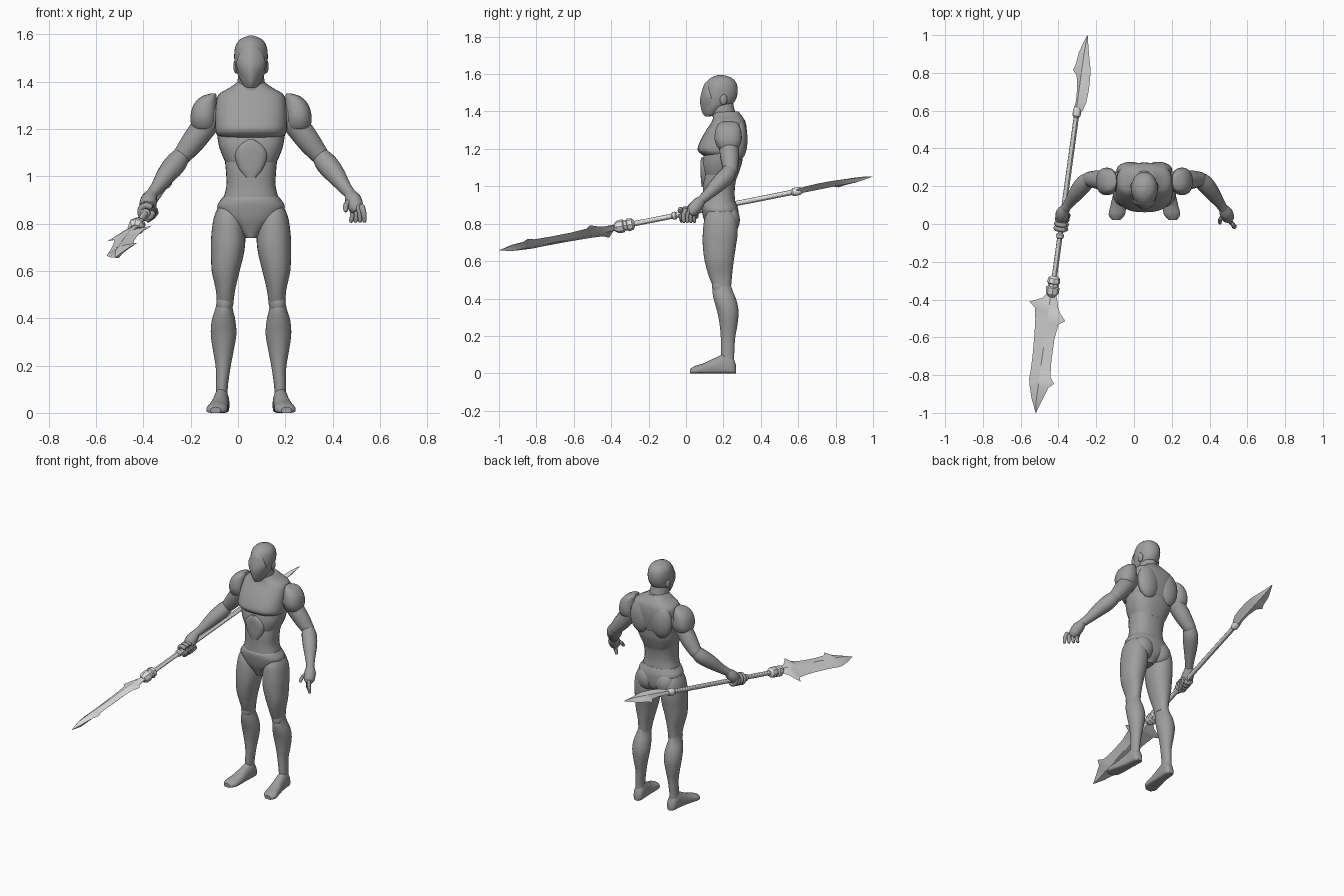
import bpy, bmesh, math
from mathutils import Vector, Matrix

default_cube = bpy.data.objects.get("Cube")
if default_cube:
    bpy.data.objects.remove(default_cube, do_unlink=True)

MID = 0.055  # x position of the body's symmetry plane


def make_material(name, value):
    mat = bpy.data.materials.new(name)
    mat.use_nodes = True
    colour = (value, value, value, 1)
    mat.diffuse_color = colour
    mat.node_tree.nodes["Principled BSDF"].inputs["Base Color"].default_value = colour
    return mat


body_grey = make_material("body grey", 0.34)
weapon_grey = make_material("weapon light grey", 0.75)


def finish(name, bm, material, angle):
    bmesh.ops.recalc_face_normals(bm, faces=bm.faces)
    mesh = bpy.data.meshes.new(name)
    bm.to_mesh(mesh)
    bm.free()
    mesh.materials.append(material)
    mesh.shade_smooth()
    mesh.set_sharp_from_angle(angle=math.radians(angle))
    obj = bpy.data.objects.new(name, mesh)
    bpy.context.collection.objects.link(obj)


def skin(name, rings, material=body_grey, angle=40):
    """Bridge a list of equal point rings and cap both ends."""
    bm = bmesh.new()
    loops = [[bm.verts.new(point) for point in ring] for ring in rings]
    count = len(loops[0])
    for low, high in zip(loops, loops[1:]):
        for i in range(count):
            j = (i + 1) % count
            bm.faces.new((low[i], low[j], high[j], high[i]))
    bm.faces.new(loops[0])
    bm.faces.new(loops[-1])
    finish(name, bm, material, angle)


def spline(rows, steps=4):
    """Smooth interpolation through rows of numbers."""
    rows = [Vector(row) for row in rows]
    padded = [rows[0]] + rows + [rows[-1]]
    result = []
    for a, b, c, d in zip(padded, padded[1:], padded[2:], padded[3:]):
        for k in range(steps):
            t = k / steps
            result.append(b + (c - a) * (t / 2)
                          + (a * 2 - b * 5 + c * 4 - d) * (t * t / 2)
                          + (b * 3 - a - c * 3 + d) * (t ** 3 / 2))
    return result + [rows[-1]]


def power(value, exponent):
    return math.copysign(abs(value) ** exponent, value)


def section(cx, cy, half_width, front, back, n, front_n, z, count=32):
    ring = []
    for i in range(count):
        a = math.tau * i / count
        c, s = math.cos(a), math.sin(a)
        e = 2 / (front_n if s < 0 else n)
        depth = front if s < 0 else back
        ring.append(Vector((cx + half_width * power(c, e), cy + depth * power(s, e), z)))
    return ring


def upright(name, rows, n=2.0, front_n=None, side=0):
    """Rows: z, half width, front y, back y, and offset from the middle for sided parts."""
    rings = []
    for row in spline(rows):
        z, half, front, back = row[:4]
        offset = row[4] if side else 0
        mid, depth = (front + back) / 2, (back - front) / 2
        rings.append(section(MID + side * offset, mid, max(half, .002), depth, depth,
                             n, front_n or n, z))
    skin(name, rings)


def tube(name, rows, count=16):
    """Rows: x, y, z, radius; the ends are rounded."""
    path = spline(rows)
    spots = [Vector(p[:3]) for p in path]
    radii = [p[3] for p in path]
    first, last = (spots[0] - spots[1]).normalized(), (spots[-1] - spots[-2]).normalized()
    spots = [spots[0] + first * radii[0] * .6] + spots + [spots[-1] + last * radii[-1] * .6]
    radii = [radii[0] * .55] + radii + [radii[-1] * .55]
    rings = []
    for i, (spot, radius) in enumerate(zip(spots, radii)):
        ahead, behind = spots[min(i + 1, len(spots) - 1)], spots[max(i - 1, 0)]
        tangent = (ahead - behind).normalized()
        u = tangent.cross(Vector((.3, .8, .5))).normalized()
        v = tangent.cross(u)
        rings.append([spot + (u * math.cos(a) + v * math.sin(a)) * radius
                      for a in (math.tau * k / count for k in range(count))])
    skin(name, rings)


def ellipsoid(name, centre, radii):
    bm = bmesh.new()
    place = Matrix.Translation(centre) @ Matrix.Diagonal((*radii, 1))
    bmesh.ops.create_uvsphere(bm, u_segments=24, v_segments=14, radius=1, matrix=place)
    finish(name, bm, body_grey, 60)


# Head, face mask and neck
upright("head", [(1.375, .022, .108, .14), (1.39, .035, .097, .17), (1.42, .052, .085, .215),
                 (1.45, .063, .08, .258), (1.5, .071, .087, .276), (1.55, .066, .103, .27),
                 (1.58, .045, .133, .243), (1.595, .008, .17, .2)], 2.1, 1.8)
upright("face_mask", [(1.373, .014, .102, .13), (1.4, .034, .085, .17), (1.45, .057, .075, .18),
                      (1.49, .06, .08, .16), (1.54, .038, .095, .14), (1.56, .01, .11, .12)], 2, 1.55)
upright("neck", [(1.3, .07, .15, .29), (1.36, .061, .145, .275), (1.42, .055, .132, .257),
                 (1.46, .048, .13, .25)])

# Torso: chest plate, ribs, belly and hips
upright("chest", [(1.162, .12, .1, .29), (1.175, .143, .078, .305), (1.2, .151, .062, .313),
                  (1.25, .152, .08, .322), (1.3, .149, .108, .325), (1.345, .138, .137, .318),
                  (1.375, .09, .147, .3), (1.4, .055, .15, .28)], 2.6)
upright("ribcage", [(1.04, .098, .1, .27), (1.08, .118, .09, .285), (1.13, .136, .088, .3),
                    (1.19, .145, .1, .305)], 2.5)
upright("abdomen_plate", [(.995, .025, .084, .15), (1.03, .052, .08, .15), (1.09, .069, .077, .15),
                          (1.13, .052, .077, .15), (1.155, .015, .082, .15)], 3)
upright("waist", [(.84, .13, .092, .265), (.9, .118, .088, .265), (.96, .104, .09, .26),
                  (1.02, .106, .09, .265), (1.08, .11, .097, .28), (1.12, .1, .11, .28)], 2.4)
upright("pelvis", [(.74, .024, .13, .23), (.78, .068, .112, .27), (.82, .12, .096, .28),
                   (.87, .143, .085, .28), (.9, .128, .083, .272), (.915, .117, .09, .265)], 2.3)

for side, label in ((1, "left"), (-1, "right")):
    def on_side(x, *rest):
        return (MID + side * x, *rest)

    # Back, hip and ear shapes
    ellipsoid(label + "_shoulder_blade", on_side(.073, .285, 1.25), (.075, .044, .11))
    ellipsoid(label + "_glute", on_side(.066, .232, .82), (.068, .056, .075))
    ellipsoid(label + "_ear_disc", on_side(.062, .2, 1.465), (.013, .02, .03))

    # Leg
    upright(label + "_thigh", [(.885, .03, .13, .23, .1), (.83, .06, .1, .27, .096),
                               (.75, .072, .09, .276, .096), (.68, .07, .09, .267, .099),
                               (.6, .059, .1, .255, .107), (.52, .041, .122, .246, .108),
                               (.45, .034, .15, .24, .11)], 2.2, side=side)
    ellipsoid(label + "_kneecap", on_side(.112, .175, .465), (.034, .036, .045))
    upright(label + "_shin", [(.485, .03, .155, .235, .112), (.44, .037, .142, .25, .114),
                              (.39, .05, .15, .27, .116), (.33, .054, .167, .281, .116),
                              (.26, .043, .18, .275, .117), (.19, .031, .186, .263, .118),
                              (.11, .025, .187, .258, .123), (.07, .026, .19, .258, .124)], side=side)
    foot = []
    for y, x, half, height in spline([(.268, .122, .015, .04), (.25, .123, .03, .085),
                                      (.21, .125, .033, .105), (.16, .13, .035, .085),
                                      (.1, .138, .041, .056), (.05, .146, .043, .04),
                                      (.022, .15, .022, .024)]):
        flat = section(MID + side * x, height * .4, half, height * .4, height * .6, 2, 4, y)
        foot.append([Vector((p.x, p.z, p.y)) for p in flat])
    skin(label + "_foot", foot)

    # Arm
    upright(label + "_shoulder", [(1.19, .03, .19, .26, .2), (1.21, .05, .168, .285, .2),
                                  (1.25, .056, .153, .298, .2), (1.3, .05, .158, .294, .194),
                                  (1.335, .034, .175, .28, .179), (1.35, .012, .2, .25, .16)],
            2.3, side=side)
    tube(label + "_upper_arm", [on_side(.15, .225, 1.27, .053), on_side(.205, .23, 1.2, .053),
                                on_side(.25, .235, 1.14, .049), on_side(.298, .238, 1.08, .038)])
    tube(label + "_forearm", [on_side(.288, .24, 1.095, .035), on_side(.318, .215, 1.055, .046),
                              on_side(.355, .17, 1.01, .042), on_side(.395, .115, .955, .029),
                              on_side(.42, .08, .925, .024)])

    # Palm, ending nearer the shaft on the gripping side
    end = (.445, .032, .865, .032) if side > 0 else (.436, .038, .875, .036)
    tube(label + "_palm", [on_side(.417, .085, .93, .023), on_side(.432, .06, .9, .035),
                           on_side(*end)])

# Open left hand
for i in range(4):
    x, y = MID + .423 + .015 * i, .055 - .019 * i
    tube(f"left_finger_{i + 1}", [(x, y, .875, .012), (x + .008, y - .012, .845, .012),
                                  (x + .004 * i, y - .01, .81, .009)], count=10)
tube("left_thumb", [(MID + .425, .05, .9, .013), (MID + .402, .025, .88, .012),
                    (MID + .4, .005, .855, .009)], count=10)

# Spear frame: a point along the shaft, its width direction and its face normal
SLOPE = Vector((.137, 1, .198))
AXIS = SLOPE.normalized()
WIDE = Vector((.91, -.2, .36))
WIDE = (WIDE - AXIS * WIDE.dot(AXIS)).normalized()
NORMAL = AXIS.cross(WIDE)


def on_shaft(s):
    return Vector((-.383, 0, .855)) + SLOPE * s


def around(s, a, radius):
    return on_shaft(s) + (WIDE * math.cos(a) + NORMAL * math.sin(a)) * radius


# Right fist wrapped round the shaft
for i in range(4):
    s = -.025 + .024 * i
    arc = [(*around(s, math.radians(30 + 50 * k), .027), .0135) for k in range(7)]
    tube(f"right_finger_{i + 1}", arc, count=10)
tube("right_thumb", [(*around(s, a, .034), .012) for s, a in ((.05, .9), (.01, 1.3), (-.03, 1.8))],
     count=10)


def turned(name, rows, count):
    skin(name, [[around(s, math.tau * (k + .5) / count, r) for k in range(count)]
                for s, r in rows], weapon_grey, 30)


def blade(name, rows, thickness):
    """Rows: position along the shaft, reach to each edge."""
    rings = []
    for s, left, right in rows:
        spine = on_shaft(s)
        ridge = NORMAL * min(thickness, (left + right) * .3)
        rings.append([spine - WIDE * left, spine + ridge, spine + WIDE * right, spine - ridge])
    skin(name, rings, weapon_grey, 20)


# Spear
turned("spear_shaft", [(-.36, .014), (.6, .014)], 12)
turned("spear_guard", [(-.385, .018), (-.365, .034), (-.335, .036), (-.33, .028), (-.315, .028),
                       (-.31, .035), (-.285, .031), (-.275, .016)], 8)
turned("grip_ring", [(-.075, .015), (-.07, .021), (-.055, .021), (-.05, .015)], 12)
turned("rear_ring", [(.565, .015), (.575, .022), (.605, .022), (.62, .015)], 12)
blade("front_blade", [(-.36, .02, .02), (-.4, .05, .035), (-.435, .122, .045), (-.46, .085, .06),
                      (-.495, .08, .095), (-.52, .075, .06), (-.6, .068, .048), (-.72, .062, .048),
                      (-.8, .062, .055), (-.83, .064, .08), (-.86, .058, .05), (-.93, .035, .025),
                      (-1, .001, .001)], .018)
blade("rear_blade", [(.58, .016, .016), (.61, .02, .032), (.65, .014, .045), (.72, .018, .05),
                     (.78, .03, .048), (.805, .055, .046), (.84, .043, .04), (.9, .036, .024),
                     (.95, .02, .012), (1, .001, .001)], .014)
